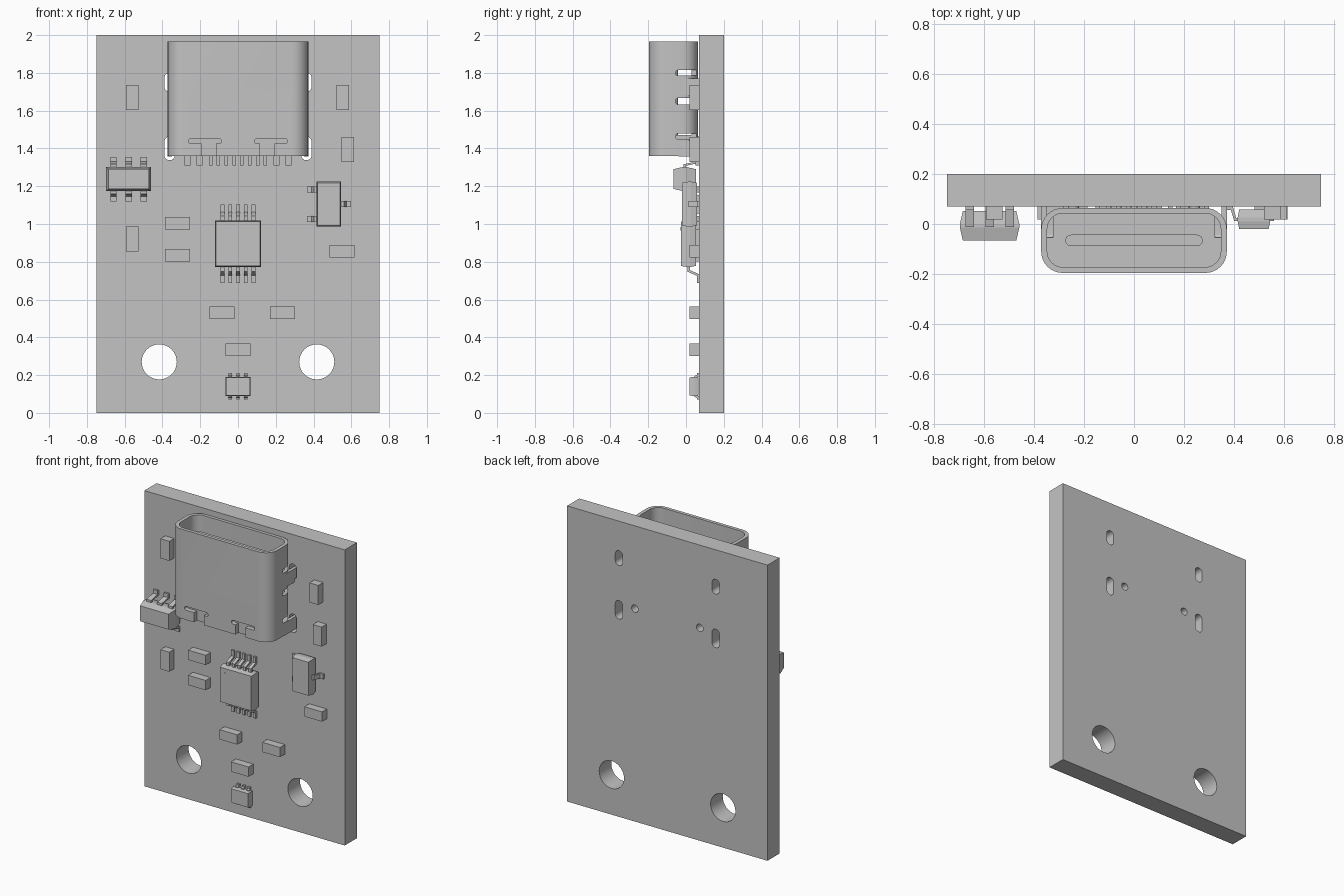
import bpy, bmesh, math
from mathutils import Vector

cube = bpy.data.objects.get("Cube")
if cube:
    bpy.data.objects.remove(cube, do_unlink=True)

grey = bpy.data.materials.new("plain grey")
grey.use_nodes = True
grey.diffuse_color = (0.55, 0.55, 0.55, 1)
grey.node_tree.nodes["Principled BSDF"].inputs["Base Color"].default_value = (0.55, 0.55, 0.55, 1)

# How a flat outline (a, b) at depth t maps into space
AXES = {"x": lambda a, b, t: (t, a, b),
        "y": lambda a, b, t: (a, t, b),
        "z": lambda a, b, t: (a, b, t)}


def finish(name, bm):
    bmesh.ops.recalc_face_normals(bm, faces=bm.faces)
    mesh = bpy.data.meshes.new(name)
    bm.to_mesh(mesh)
    bm.free()
    mesh.materials.append(grey)
    obj = bpy.data.objects.new(name, mesh)
    bpy.context.collection.objects.link(obj)
    return obj


def loft(name, rings):
    """Skin a stack of matching point rings and cap both ends."""
    bm = bmesh.new()
    loops = [[bm.verts.new(p) for p in ring] for ring in rings]
    n = len(loops[0])
    for low, high in zip(loops, loops[1:]):
        for i in range(n):
            j = (i + 1) % n
            bm.faces.new((low[i], low[j], high[j], high[i]))
    bm.faces.new(loops[0])
    bm.faces.new(loops[-1])
    return finish(name, bm)


def prism(name, outline, axis, lo, hi):
    place = AXES[axis]
    return loft(name, [[place(a, b, t) for a, b in outline] for t in (lo, hi)])


def rect(ca, cb, w, h):
    return [(ca + i * w / 2, cb + j * h / 2) for i, j in ((-1, -1), (1, -1), (1, 1), (-1, 1))]


def rounded(ca, cb, w, h, r, steps=8):
    pts = []
    for k, (i, j) in enumerate(((1, 1), (-1, 1), (-1, -1), (1, -1))):
        for s in range(steps + 1):
            ang = math.pi / 2 * (k + s / steps)
            pts.append((ca + i * (w / 2 - r) + r * math.cos(ang),
                        cb + j * (h / 2 - r) + r * math.sin(ang)))
    return pts


def circle(ca, cb, r, n=32):
    return [(ca + r * math.cos(math.tau * i / n), cb + r * math.sin(math.tau * i / n))
            for i in range(n)]


def activate(obj):
    bpy.ops.object.select_all(action="DESELECT")
    obj.select_set(True)
    bpy.context.view_layer.objects.active = obj


def cut(obj, cutters):
    activate(obj)
    for cutter in cutters:
        mod = obj.modifiers.new("cut", "BOOLEAN")
        mod.operation = "DIFFERENCE"
        mod.solver = "EXACT"
        mod.object = cutter
        bpy.ops.object.modifier_apply(modifier=mod.name)
        bpy.data.objects.remove(cutter, do_unlink=True)


def smooth(obj):
    activate(obj)
    bpy.ops.object.shade_smooth_by_angle(angle=math.radians(30))


BOARD = 0.07  # front surface of the board

# Circuit board with mounting holes, tab slots and peg holes
board = prism("circuit_board", rect(0, 1, 1.5, 2), "y", BOARD, 0.2)
holes = []
for s in (-1, 1):
    for outline in (circle(s * 0.417, 0.27, 0.093),
                    rounded(s * 0.362, 1.75, 0.055, 0.10, 0.027),
                    rounded(s * 0.362, 1.40, 0.055, 0.125, 0.027),
                    circle(s * 0.243, 1.44, 0.025, 20)):
        holes.append(prism("hole_cutter", outline, "y", 0, 0.3))
cut(board, holes)
smooth(board)

# Connector shell: open at the top, slotted sides, notches at the front foot
shell = prism("connector_shell", rounded(0, -0.066, 0.744, 0.26, 0.085), "z", 1.36, 1.965)
cuts = [prism("cavity_cutter", rounded(0, -0.065, 0.696, 0.216, 0.063), "z", 1.47, 2.1)]
for s in (-1, 1):
    x0, x1 = sorted((s * 0.325, s * 0.45))
    for z, h in ((1.80, 0.03), (1.65, 0.036), (1.463, 0.032)):
        cuts.append(prism("side_cutter", rounded(0.005, z, 0.12, h, 0.014), "x", x0, x1))
    cuts.append(prism("notch_cutter", rounded(s * 0.175, 1.438, 0.175, 0.025, 0.012), "y", -0.3, -0.165))
    cuts.append(prism("foot_cutter", rect(s * 0.155, 1.39, 0.075, 0.09), "y", -0.3, -0.165))
cut(shell, cuts)
smooth(shell)

# Connector tongue, mounting tabs, pegs and contacts
smooth(prism("connector_tongue", rounded(0, -0.066, 0.55, 0.046, 0.0225), "z", 1.46, 1.90))
for s, side in ((-1, "right"), (1, "left")):
    for z, h, level in ((1.725, 0.09, "upper"), (1.40, 0.085, "lower")):
        prism(f"mounting_tab_{level}_{side}", rect(s * 0.361, 0.035, 0.022, 0.15),
              "z", z - h / 2, z + h / 2)
    smooth(prism(f"locating_peg_{side}", circle(s * 0.243, 1.44, 0.022, 20), "y", 0.03, 0.13))
    contacts = [(0.0208 + 0.0415 * i, 0.018) for i in range(4)] + [(0.203, 0.032), (0.268, 0.032)]
    for x, w in contacts:
        prism(f"contact_{side}", rect(s * x, 1.35, w, 0.08), "y", 0.05, BOARD)

# Small two-ended components: upright and lying
upright = [(-0.56, 1.67), (0.555, 1.67), (0.58, 1.395), (-0.56, 0.92)]
lying = [(-0.32, 1.005), (-0.32, 0.835), (0.55, 0.855), (-0.085, 0.53), (0.235, 0.53), (0, 0.335)]
for x, z in upright:
    prism("upright_component", rect(x, z, 0.066, 0.132), "y", 0.018, BOARD)
for x, z in lying:
    prism("lying_component", rect(x, z, 0.132, 0.066), "y", 0.018, BOARD)


def chip_body(name, x, z, w, h, front, back, draft):
    """Moulded body, widest at the middle."""
    mid = (front + back) / 2
    rings = []
    for y, inset in ((front, draft), (mid - 0.008, 0), (mid + 0.008, 0), (back, draft)):
        rings.append([(a, y, b) for a, b in rect(x, z, w - 2 * inset, h - 2 * inset)])
    loft(name, rings)


def lead(name, x, z, direction, reach, start, width):
    """Bent lead leaving the body at depth start and landing on the board."""
    t = 0.013
    foot = BOARD - t
    top = [(-0.02, start), (reach * 0.3, start), (reach * 0.55, foot), (reach, foot)]
    under = [(d - (0.008 if i in (1, 2) else 0), y + t) for i, (d, y) in enumerate(top)]
    out = Vector((direction[0], 0, direction[1]))
    across = Vector((direction[1], 0, -direction[0])) * width / 2
    base = Vector((x, 0, z))
    profile = [base + out * d + Vector((0, y, 0)) for d, y in top + under[::-1]]
    loft(name, [[p - across for p in profile], [p + across for p in profile]])


# Ten-lead chip
chip_body("main_chip", 0, 0.895, 0.246, 0.246, -0.026, 0.052, 0.006)
prism("main_chip_dot", circle(-0.085, 0.975, 0.01, 16), "y", -0.028, -0.02)
for i in range(-2, 3):
    for s in (-1, 1):
        lead("main_chip_lead", i * 0.041, 0.895 + s * 0.122, (0, s), 0.085, 0.008, 0.021)

# Six-lead chip
chip_body("six_lead_chip", -0.579, 1.238, 0.238, 0.128, -0.067, 0.053, 0.012)
for i in (-1, 0, 1):
    for s in (-1, 1):
        lead("six_lead_chip_lead", -0.579 + i * 0.08, 1.238 + s * 0.062, (0, s), 0.056, -0.012, 0.034)

# Three-lead transistor
chip_body("transistor", 0.481, 1.105, 0.13, 0.238, -0.02, 0.058, 0.006)
for x, z, s in ((0.418, 1.183, -1), (0.418, 1.027, -1), (0.544, 1.105, 1)):
    lead("transistor_lead", x, z, (s, 0), 0.054, 0.012, 0.032)

# Small six-lead chip near the foot of the board
chip_body("small_chip", 0, 0.14, 0.132, 0.1, 0.018, 0.066, 0.003)
for i in (-1, 0, 1):
    for s in (-1, 1):
        lead("small_chip_lead", i * 0.041, 0.14 + s * 0.049, (0, s), 0.021, 0.045, 0.018)
